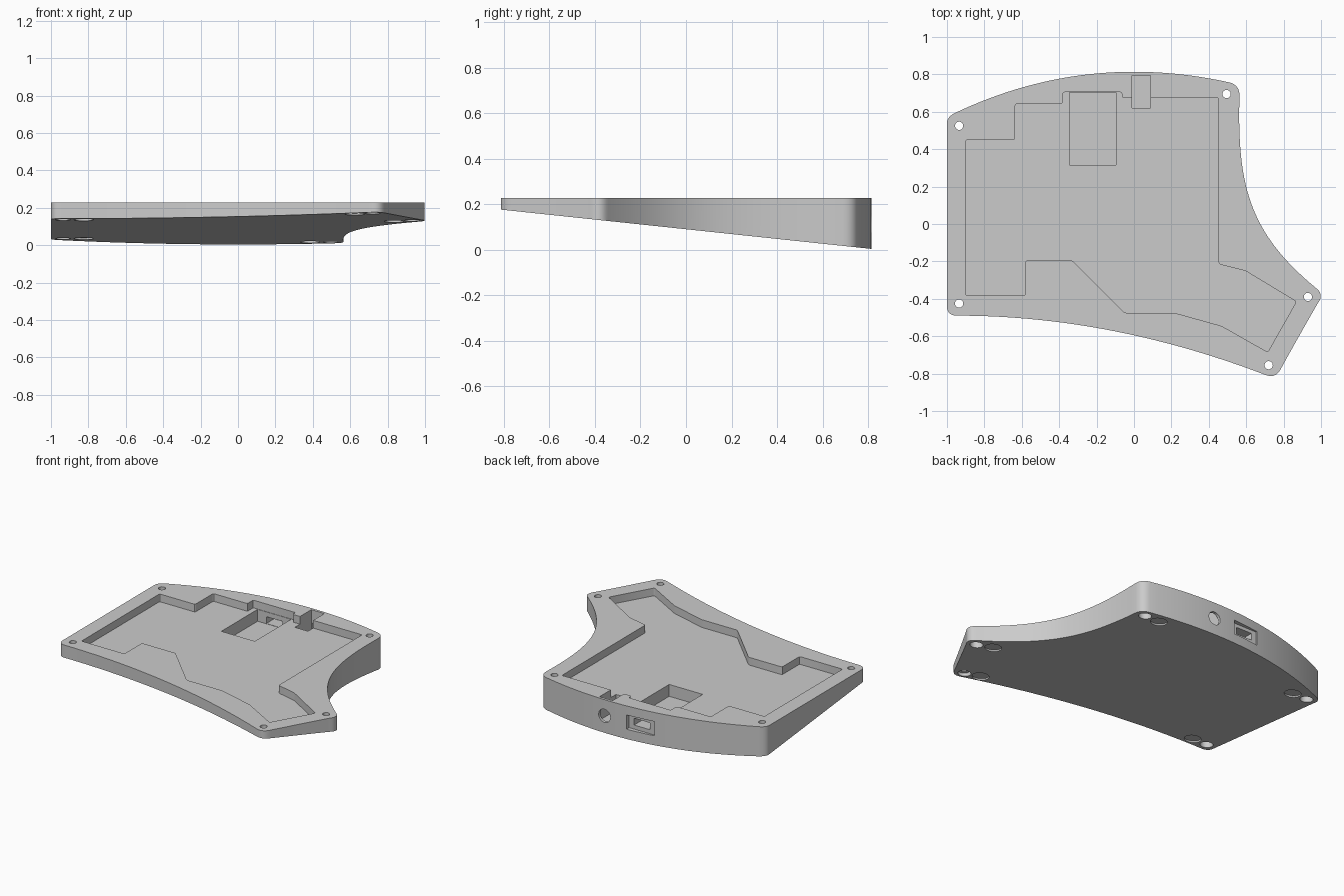
import bpy, bmesh, math
from mathutils import Matrix, Vector
from mathutils.geometry import interpolate_bezier

if "Cube" in bpy.data.objects:
    bpy.data.objects.remove(bpy.data.objects["Cube"])

TOP, FLOOR, SLOPE = 0.227, 0.175, 0.106


def underside(y):
    return 0.09 - SLOPE * y


grey = bpy.data.materials.new("matte_grey")
grey.use_nodes = True
grey.diffuse_color = (0.6, 0.6, 0.6, 1)
grey.node_tree.nodes["Principled BSDF"].inputs["Base Color"].default_value = (0.6, 0.6, 0.6, 1)


def finish(name, bm):
    bmesh.ops.recalc_face_normals(bm, faces=bm.faces[:])
    mesh = bpy.data.meshes.new(name)
    bm.to_mesh(mesh)
    bm.free()
    mesh.materials.append(grey)
    obj = bpy.data.objects.new(name, mesh)
    bpy.context.collection.objects.link(obj)
    return obj


def prism(name, points, bottom, top, rounding=0):
    """Extrude a plan outline; bottom is a function of y."""
    bm = bmesh.new()
    low = [bm.verts.new((x, y, bottom(y))) for x, y in points]
    high = [bm.verts.new((x, y, top)) for x, y in points]
    bm.faces.new(low)
    bm.faces.new(high)
    uprights = []
    for i in range(len(points)):
        j = (i + 1) % len(points)
        bm.faces.new((low[i], low[j], high[j], high[i]))
        uprights.append(bm.edges.get((low[i], high[i])))
    if rounding:
        bmesh.ops.bevel(bm, geom=uprights, offset=rounding, segments=3,
                        profile=0.5, affect='EDGES')
    return finish(name, bm)


def box(name, x0, x1, y0, y1, z0, z1):
    return prism(name, [(x0, y0), (x1, y0), (x1, y1), (x0, y1)], lambda y: z0, z1)


def rod(name, centre, radius, length, tilt=0):
    bm = bmesh.new()
    bmesh.ops.create_cone(bm, cap_ends=True, segments=40, radius1=radius, radius2=radius,
                          depth=length,
                          matrix=Matrix.Translation(centre) @ Matrix.Rotation(tilt, 4, 'X'))
    return finish(name, bm)


# Case outline: long sweeping sides joined by rounded corners
def quad(a, c, b):
    a, b, c = Vector(a), Vector(b), Vector(c)
    return a, a.lerp(c, 2 / 3), b.lerp(c, 2 / 3), b


sides = [
    quad((-0.95, 0.597), (-0.253, 0.925), (0.51, 0.757)),
    [Vector(p) for p in ((0.564, 0.687), (0.55, 0.2), (0.62, -0.05), (0.97, -0.34))],
    quad((0.982, -0.425), (0.88, -0.602), (0.783, -0.778)),
    quad((0.698, -0.805), (-0.13, -0.49), (-0.945, -0.49)),
    quad((-1, -0.44), (-1, 0.05), (-1, 0.54)),
]
corners = [(0.564, 0.743), (1.02, -0.375), (0.755, -0.83), (-1, -0.49), (-1, 0.575)]
outline = []
for i, (side, corner) in enumerate(zip(sides, corners)):
    following = sides[(i + 1) % len(sides)][0]
    for seg, count in ((side, 32), (quad(side[3], corner, following), 9)):
        pts = interpolate_bezier(*[p.to_3d() for p in seg], count)
        outline += [(p.x, p.y) for p in pts[:-1]]
case = prism("wedge_case", outline, underside, TOP)

# Main tray, controller well and jack slot
tray = [(-0.9, 0.45), (-0.635, 0.45), (-0.635, 0.643), (-0.38, 0.643), (-0.38, 0.705),
        (-0.065, 0.705), (-0.065, 0.675), (0.453, 0.675), (0.453, -0.215), (0.595, -0.25),
        (0.868, -0.415), (0.715, -0.685), (0.468, -0.545), (0.216, -0.475), (-0.05, -0.475),
        (-0.33, -0.195), (-0.58, -0.195), (-0.58, -0.382), (-0.9, -0.382)]
cutters = [
    prism("tray_cutter", tray, lambda y: FLOOR, 0.3, 0.01),
    box("well_cutter", -0.345, -0.095, 0.315, 0.702, 0.095, 0.29),
    box("slot_cutter", -0.01, 0.088, 0.62, 0.795, 0.068, 0.31),
    # Rear port with a shallow surround, and the round jack opening
    box("port_cutter", -0.28, -0.16, 0.65, 0.9, 0.097, 0.143),
    box("port_surround_cutter", -0.317, -0.123, 0.782, 0.92, 0.07, 0.166),
    rod("jack_cutter", (0.039, 0.84, 0.118), 0.044, 0.13, math.pi / 2),
]

# Screw holes with counterbores, and a shallow foot recess beside each
screws = [(-0.935, 0.525, 0.11, 0), (-0.935, -0.425, 0.11, 0), (0.495, 0.695, -0.11, 0),
          (0.93, -0.39, -0.096, 0.045), (0.72, -0.755, -0.096, 0.04)]
for x, y, dx, dy in screws:
    cutters.append(rod("screw_cutter", (x, y, 0.15), 0.022, 0.5))
    cutters.append(rod("counterbore_cutter", (x, y, 0.045), 0.04, 0.3))
    fx, fy = x + dx, y + dy
    cutters.append(rod("foot_cutter", (fx, fy, underside(fy)), 0.052, 0.02, -math.atan(SLOPE)))

for cutter in cutters:
    cutter.hide_render = True
    mod = case.modifiers.new(cutter.name, 'BOOLEAN')
    mod.operation = 'DIFFERENCE'
    mod.solver = 'EXACT'
    mod.object = cutter
bpy.context.view_layer.objects.active = case
bpy.ops.object.select_all(action='DESELECT')
case.select_set(True)
for mod in list(case.modifiers):
    bpy.ops.object.modifier_apply(modifier=mod.name)
for cutter in cutters:
    bpy.data.objects.remove(cutter)
bpy.ops.object.shade_smooth_by_angle(angle=math.radians(30))
